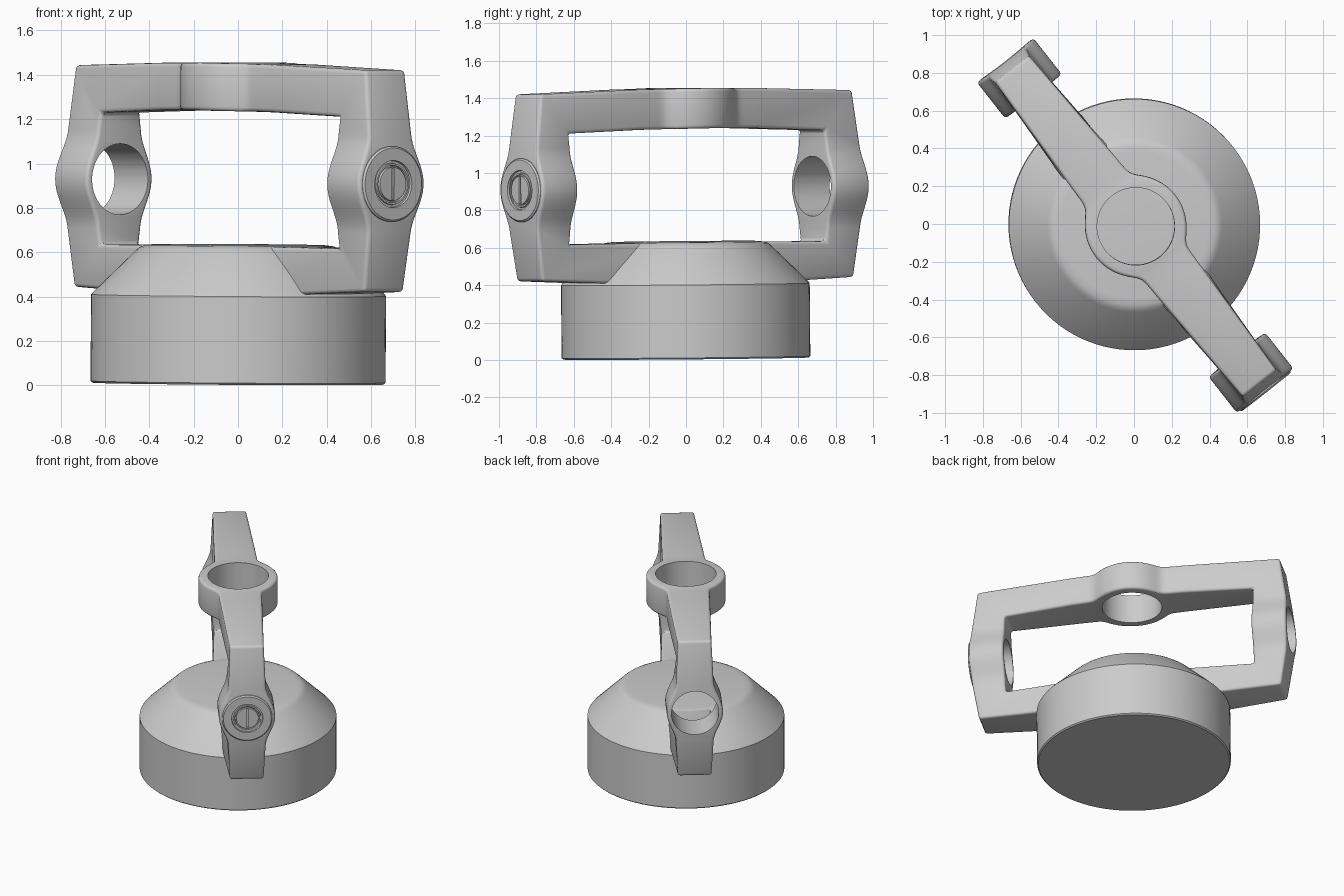
import bpy, bmesh, math
from mathutils import Matrix

if "Cube" in bpy.data.objects:
    bpy.data.objects.remove(bpy.data.objects["Cube"])

# Everything is built along local X, then turned and tipped very slightly
PLACE = (Matrix.Translation((0, 0, 0.008)) @ Matrix.Rotation(math.radians(-51.8), 4, 'Z')
         @ Matrix.Rotation(0.011, 4, 'Y'))
ALONG_X = Matrix.Rotation(math.pi / 2, 4, 'Y')
BOSS_Z = 0.912


def make(name, verts, faces):
    mesh = bpy.data.meshes.new(name)
    mesh.from_pydata(verts, [], faces)
    bm = bmesh.new()
    bm.from_mesh(mesh)
    bmesh.ops.recalc_face_normals(bm, faces=bm.faces)
    bm.to_mesh(mesh)
    bm.free()
    obj = bpy.data.objects.new(name, mesh)
    bpy.context.collection.objects.link(obj)
    return obj


def lathe(name, profile, n=96):
    """Revolve (radius, height) points about Z; flat caps close the ends."""
    verts, faces = [], []
    for r, z in profile:
        for i in range(n):
            a = 2 * math.pi * i / n
            verts.append((r * math.cos(a), r * math.sin(a), z))
    for j in range(len(profile) - 1):
        for i in range(n):
            k = (i + 1) % n
            faces.append((j * n + i, j * n + k, (j + 1) * n + k, (j + 1) * n + i))
    faces.append(tuple(range(n)))
    faces.append(tuple(range((len(profile) - 1) * n, len(profile) * n)))
    return make(name, verts, faces)


def apply_all(obj):
    bpy.ops.object.select_all(action='DESELECT')
    bpy.context.view_layer.objects.active = obj
    obj.select_set(True)
    for m in list(obj.modifiers):
        bpy.ops.object.modifier_apply(modifier=m.name)


def cut(obj, cutter):
    cutter.hide_render = True
    bpy.context.view_layer.update()
    m = obj.modifiers.new("cut", 'BOOLEAN')
    m.operation, m.solver, m.object = 'DIFFERENCE', 'EXACT', cutter
    apply_all(obj)
    bpy.data.objects.remove(cutter)


def finish(obj):
    apply_all(obj)
    bpy.ops.object.shade_smooth_by_angle(angle=math.radians(32))
    obj.matrix_world = PLACE @ obj.matrix_world


# Base: drum with a conical shoulder
base = lathe("base", [(0.656, 0), (0.665, 0.008), (0.665, 0.398), (0.657, 0.408),
                      (0.462, 0.600), (0.445, 0.614), (0.425, 0.622), (0.39, 0.626)])


# Half widths of the frame: top bar swells round its hole, legs round theirs
def top_half(u):
    bar = 0.152 - 0.037 * abs(u) / 1.06
    ring = math.sqrt(max(0.0, 0.264 ** 2 - u * u))
    return (bar + ring + math.hypot(bar - ring, 0.04)) / 2


def leg_half(z):
    d = abs(z - BOSS_Z)
    bar = 0.115 + 0.02 * (1 - min(1, d / 0.5))
    bump = 0.5 * (1 + math.cos(math.pi * d / 0.225)) if d < 0.225 else 0
    return bar + (0.19 - bar) * bump


def leg_stations(side):
    out = []
    for i in range(25):
        z = BOSS_Z + 0.225 - 0.45 * i / 24
        d = abs(z - BOSS_Z)
        outer = 1.113 - 0.012 * (d / 0.225) ** 2
        out.append((side * outer, z, side * 0.87, z, leg_half(z)))
    return out


# Stations round the loop: outer u, outer z, inner u, inner z, half width
top = []
for i in range(41):
    u = -0.4 + 0.8 * i / 40
    top.append((u, 1.447 - 0.012 * abs(u), u, 1.232 - 0.012 * abs(u), top_half(u)))
stations = [(-1.06, 1.424, -0.87, 1.212, 0.115)] + top + [(1.06, 1.424, 0.87, 1.212, 0.115)]
stations += leg_stations(1)
stations += [(1.06, 0.425, 0.87, 0.618, 0.115), (0.3, 0.395, 0.3, 0.622, 0.155),
             (-0.3, 0.395, -0.3, 0.622, 0.155), (-1.06, 0.425, -0.87, 0.618, 0.115)]
stations += leg_stations(-1)[::-1]

verts, faces = [], []
for ou, oz, iu, iz, h in stations:
    verts += [(ou, -h, oz), (ou, h, oz), (iu, h, iz), (iu, -h, iz)]
count = len(stations)
for s in range(count):
    t = (s + 1) % count
    for c in range(4):
        d = (c + 1) % 4
        faces.append((s * 4 + c, s * 4 + d, t * 4 + d, t * 4 + c))
frame = make("handle_frame", verts, faces)
bevel = frame.modifiers.new("rounded_edges", 'BEVEL')
bevel.width, bevel.segments = 0.018, 3
bevel.limit_method, bevel.angle_limit = 'ANGLE', math.radians(40)
bevel.use_clamp_overlap = False
apply_all(frame)

# Holes through the top ring and both leg rings
cut(frame, lathe("top_hole", [(0.205, 1.1), (0.205, 1.6)]))
for side in (-1, 1):
    hole = lathe("leg_hole", [(0.16, -0.25), (0.16, 0.25)], 72)
    hole.matrix_world = Matrix.Translation((side * 1.0, 0, BOSS_Z)) @ ALONG_X
    cut(frame, hole)

# Slotted plug closing the outer side of one leg hole
plug = lathe("slotted_plug", [(0.158, 1.03), (0.17, 1.09), (0.17, 1.114), (0.162, 1.122),
                              (0.106, 1.122), (0.104, 1.110), (0.094, 1.110),
                              (0.092, 1.118), (0.084, 1.118), (0.082, 1.108),
                              (0.077, 1.108), (0.075, 1.120), (0.02, 1.120)], 72)
bpy.ops.mesh.primitive_cube_add(size=1, location=(0, 0, 1.125))
slot = bpy.context.object
slot.name = "slot"
slot.scale = (0.14, 0.014, 0.03)
cut(plug, slot)
plug.matrix_world = Matrix.Translation((0, 0, BOSS_Z)) @ ALONG_X

for part in (base, frame, plug):
    finish(part)
